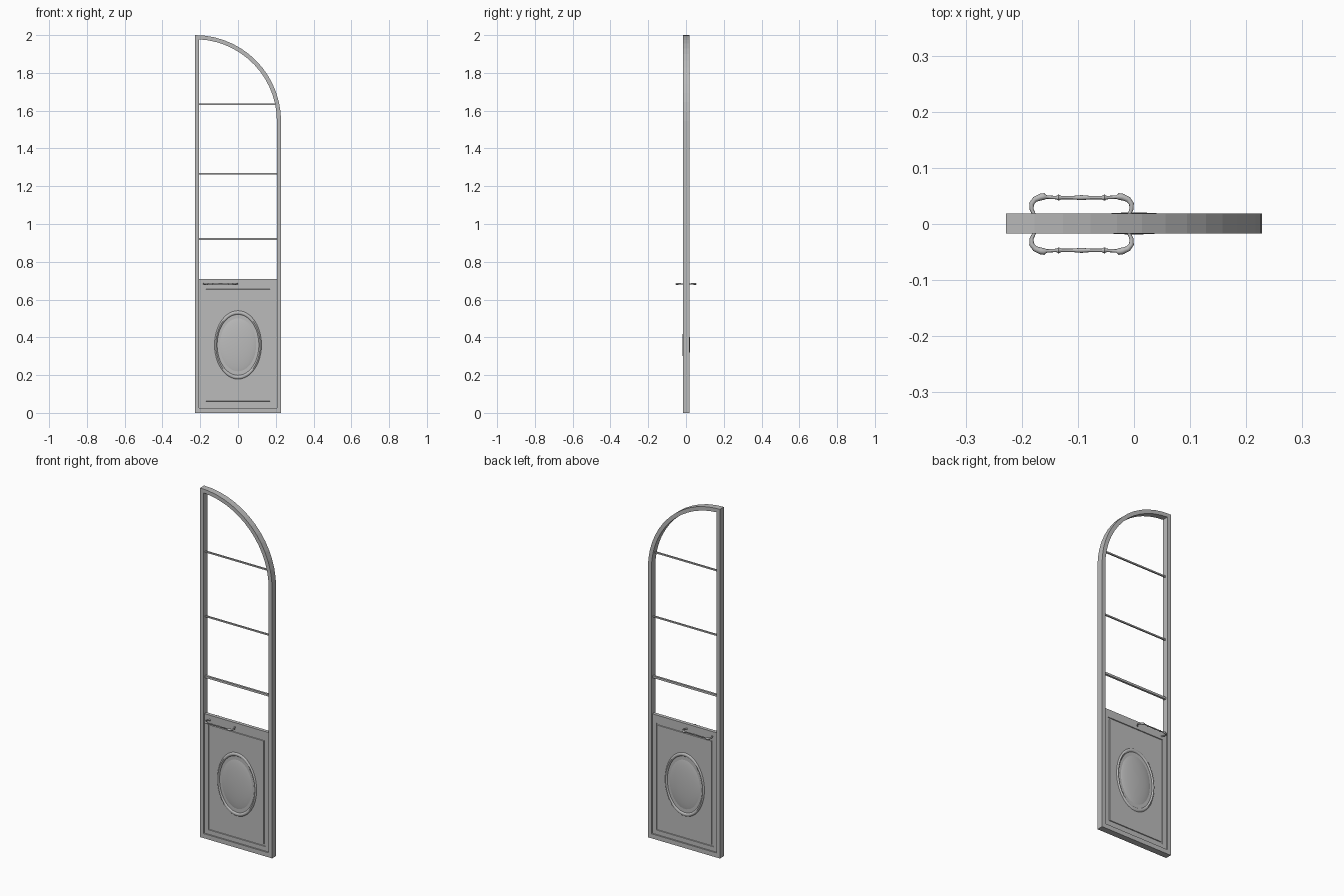
import bpy, bmesh, math
from mathutils import Vector, Matrix

if "Cube" in bpy.data.objects:
    bpy.data.objects.remove(bpy.data.objects["Cube"])

GREY = bpy.data.materials.new("grey_paint")
GREY.use_nodes = True
colour = (0.5, 0.5, 0.5, 1)
GREY.diffuse_color = colour
GREY.node_tree.nodes["Principled BSDF"].inputs["Base Color"].default_value = colour

W, T, TOP = 0.228, 0.022, 2.0      # half width, frame thickness, height
MID, HALF = 0.001, 0.018           # frame centre and half depth in y
PANEL_TOP = 0.71


def finish(name, bm, smooth=False):
    bmesh.ops.recalc_face_normals(bm, faces=bm.faces)
    mesh = bpy.data.meshes.new(name)
    bm.to_mesh(mesh)
    bm.free()
    mesh.materials.append(GREY)
    obj = bpy.data.objects.new(name, mesh)
    bpy.context.collection.objects.link(obj)
    if smooth:
        bpy.ops.object.select_all(action='DESELECT')
        obj.select_set(True)
        bpy.context.view_layer.objects.active = obj
        bpy.ops.object.shade_smooth_by_angle(angle=math.radians(40))
    return obj


def new_box(x, y, z):
    """Box mesh from three (low, high) ranges."""
    bm = bmesh.new()
    size = [b - a for a, b in (x, y, z)]
    centre = [(a + b) / 2 for a, b in (x, y, z)]
    bmesh.ops.create_cube(bm, size=1, matrix=Matrix.Translation(centre) @ Matrix.Diagonal((*size, 1)))
    return bm


def sweep(name, points, radii, sides, closed=False):
    """Round tube of varying radius along a path lying in the xy plane."""
    bm = bmesh.new()
    rings, n = [], len(points)
    for i, p in enumerate(points):
        a = points[(i - 1) % n] if closed else points[max(i - 1, 0)]
        b = points[(i + 1) % n] if closed else points[min(i + 1, n - 1)]
        t = (b - a).normalized()
        side = Vector((-t.y, t.x, 0))
        rings.append([bm.verts.new(p + radii[i] * (side * math.cos(u) + Vector((0, 0, math.sin(u)))))
                      for u in (math.tau * k / sides for k in range(sides))])
    for i in range(n - 1):
        for k in range(sides):
            j = (k + 1) % sides
            bm.faces.new((rings[i][k], rings[i][j], rings[i + 1][j], rings[i + 1][k]))
    bm.faces.new(rings[0])
    bm.faces.new(rings[-1])
    return finish(name, bm, True)


# Arched outer frame: matching outer and inner outlines, given depth
R, STEPS = 2 * W, 14
arch_z = TOP - R
outer, inner = [(-W, 0), (W, 0)], [(-W + T, 0.026), (W - T, 0.026)]
last = math.acos(T / (R - T))
for i in range(STEPS + 1):
    f = i / STEPS
    a, b = f * math.pi / 2, f * last
    outer.append((-W + R * math.cos(a), arch_z + R * math.sin(a)))
    inner.append((-W + (R - T) * math.cos(b), arch_z + (R - T) * math.sin(b)))
bm = bmesh.new()
loops = [[bm.verts.new((x, MID + s * HALF, z)) for x, z in line]
         for line, s in ((outer, -1), (outer, 1), (inner, 1), (inner, -1))]
count = len(outer)
for i in range(count):
    j = (i + 1) % count
    for k in range(4):
        p, q = loops[k], loops[(k + 1) % 4]
        bm.faces.new((p[i], p[j], q[j], q[i]))
finish("arched_frame", bm)

# Lower panel with a moulded rectangular groove on both sides
X = W - T
THICK = 0.01
bm = new_box((-X, X), (MID - THICK, MID + THICK), (0.026, 0.69))
bm.faces.ensure_lookup_table()
for face in [f for f in bm.faces if abs(f.normal.y) > 0.9]:
    for thickness, depth in ((0.036, 0), (0.002, -0.004), (0.012, 0), (0.002, 0.004)):
        bmesh.ops.inset_individual(bm, faces=[face], thickness=thickness, depth=depth)
finish("lower_panel", bm)
finish("panel_top_rail", new_box((-X, X), (MID - THICK, MID + THICK), (0.69, PANEL_TOP)))

# Oval moulding and the domed medallion inside it
OVAL_Z = 0.36
bm = bmesh.new()
rings = []
MAJOR, MINOR, AROUND, SIDES = 0.145, 0.0117, 48, 12
for i in range(AROUND):
    a = math.tau * i / AROUND
    ring = []
    for k in range(SIDES):
        u = math.tau * k / SIDES
        r = MAJOR + MINOR * math.cos(u)
        ring.append(bm.verts.new((0.81 * r * math.cos(a), MID + 0.016 * math.sin(u),
                                  OVAL_Z + 1.18 * r * math.sin(a))))
    rings.append(ring)
for i in range(AROUND):
    p, q = rings[i], rings[(i + 1) % AROUND]
    for k in range(SIDES):
        j = (k + 1) % SIDES
        bm.faces.new((p[k], p[j], q[j], q[k]))
finish("oval_moulding", bm, True)

bm = bmesh.new()
place = Matrix.Translation((0, MID, OVAL_Z)) @ Matrix.Diagonal((0.112, 0.0195, 0.163, 1)) \
    @ Matrix.Rotation(math.pi / 2, 4, 'X')
bmesh.ops.create_uvsphere(bm, u_segments=48, v_segments=24, radius=1, matrix=place)
finish("oval_medallion", bm, True)

# Thin cross bars over the opening
for name, z, h in (("upper", 1.635, 0.004), ("middle", 1.265, 0.004), ("lower", 0.92, 0.006)):
    finish(name + "_cross_bar", new_box((-X - 0.004, X + 0.004), (MID - h, MID + h), (z - h, z + h)))

# Turned pull handles, front and back: half a path mirrored about the handle centre
HANDLE_X, HANDLE_Z = -0.0935, 0.683
half = [  # distance from centre, distance from panel plane, radius
    (0.078, 0.006, 0.006), (0.084, 0.016, 0.003), (0.089, 0.026, 0.0035), (0.089, 0.036, 0.0045),
    (0.083, 0.044, 0.005), (0.073, 0.048, 0.006), (0.066, 0.049, 0.006), (0.062, 0.048, 0.003),
    (0.045, 0.047, 0.003), (0.041, 0.047, 0.0055), (0.036, 0.047, 0.003),
    (0.016, 0.047, 0.003), (0, 0.047, 0.0045)]
for name, s in (("front_handle", -1), ("back_handle", 1)):
    path = [(-d, y, r) for d, y, r in half] + half[-2::-1]
    sweep(name, [Vector((HANDLE_X + d, s * y, HANDLE_Z)) for d, y, r in path],
          [r for d, y, r in path], 10)
